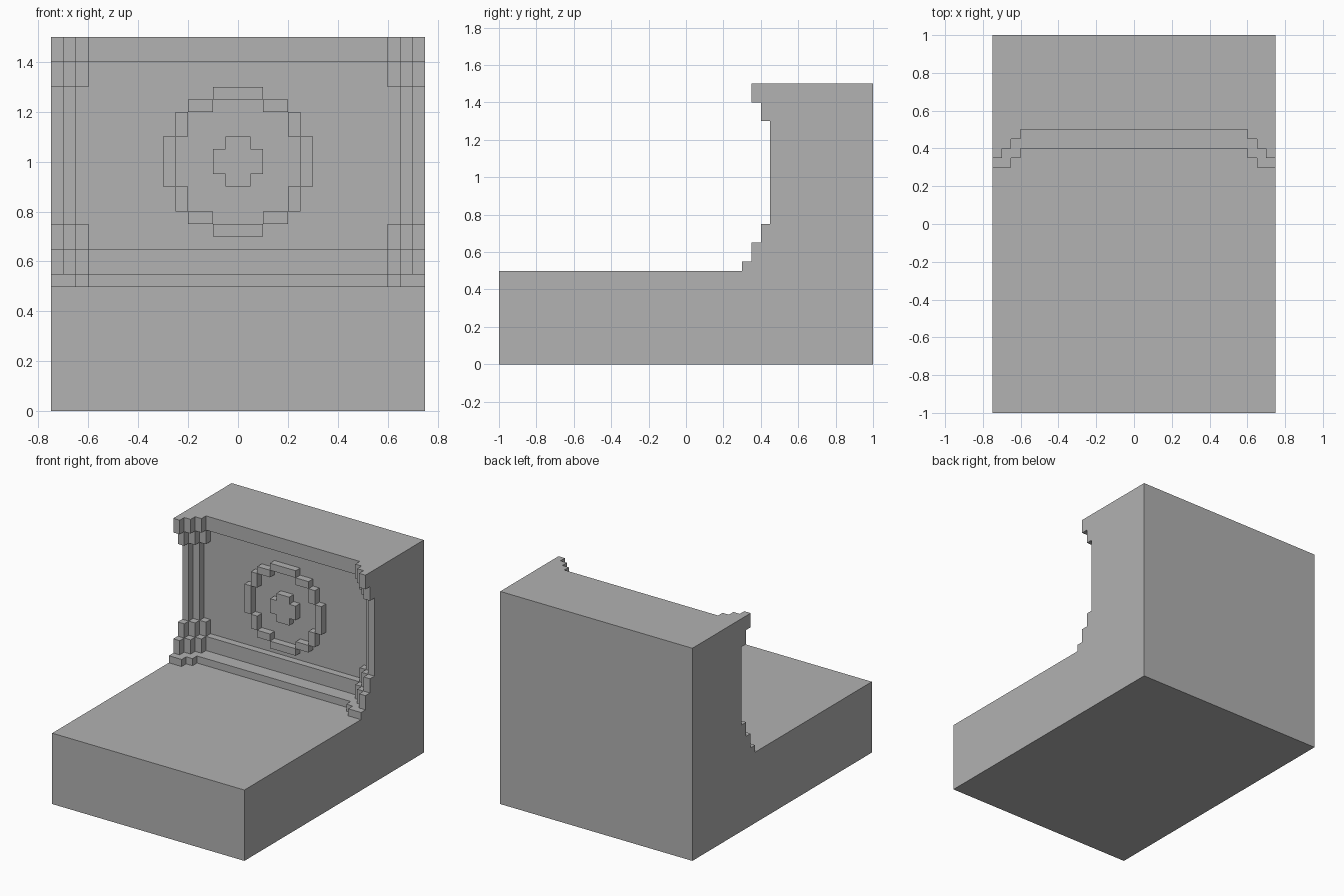
import bpy
import bmesh
from mathutils import Vector

cube = bpy.data.objects.get("Cube")
if cube:
    bpy.data.objects.remove(cube, do_unlink=True)

stone = bpy.data.materials.new("stone_grey")
stone.use_nodes = True
GREY = (0.445, 0.445, 0.445, 1)
stone.diffuse_color = GREY
stone.node_tree.nodes["Principled BSDF"].inputs["Base Color"].default_value = GREY

SIDE = 0.75   # half width
WALL = 0.55   # front plane of the back wall
STEP = 0.05   # unit of relief


def prisms(name, outlines, direction):
    """One object made of flat outlines pushed along a direction."""
    bm = bmesh.new()
    for points in outlines:
        face = bm.faces.new([bm.verts.new(p) for p in points])
        result = bmesh.ops.extrude_face_region(bm, geom=[face], use_keep_orig=True)
        moved = [v for v in result["geom"] if isinstance(v, bmesh.types.BMVert)]
        bmesh.ops.translate(bm, verts=moved, vec=Vector(direction))
    bmesh.ops.recalc_face_normals(bm, faces=bm.faces)
    mesh = bpy.data.meshes.new(name)
    bm.to_mesh(mesh)
    bm.free()
    mesh.materials.append(stone)
    obj = bpy.data.objects.new(name, mesh)
    bpy.context.collection.objects.link(obj)
    return obj


def stepped_trim(name, z0, z1, steps):
    """Steps run inward from the side as (inner x, front y)."""
    half, x = [(SIDE, WALL)], SIDE
    for inner, y in steps:
        half += [(x, y), (inner, y)]
        x = inner
    if x == 0:      # runs across the whole wall
        half.pop()
        outlines = [half + [(-px, py) for px, py in reversed(half)]]
    else:           # one piece in each corner
        half.append((x, WALL))
        outlines = [half, [(-px, py) for px, py in half]]
    prisms(name, [[(px, py, z0) for px, py in o] for o in outlines], (0, 0, z1 - z0))


def relief(name, rects):
    """Raised blocks on the wall, given as (x0, x1, z0, z1)."""
    outlines = [[(a, WALL, c), (b, WALL, c), (b, WALL, d), (a, WALL, d)]
                for a, b, c, d in rects]
    prisms(name, outlines, (0, -STEP, 0))


# Floor slab and back wall
profile = [(-1, 0), (1, 0), (1, 1.5), (WALL, 1.5), (WALL, 0.5), (-1, 0.5)]
prisms("floor_and_wall", [[(-SIDE, y, z) for y, z in profile]], (2 * SIDE, 0, 0))

# Stepped trims, bottom to top
cornice = [(0.7, 0.35), (0.65, 0.4), (0.6, 0.45), (0, 0.5)]
capital = [(0.7, 0.4), (0.65, 0.45), (0.6, 0.5)]
stepped_trim("lower_plinth", 0.5, 0.55, [(0.65, 0.3), (0.6, 0.35), (0, 0.4)])
stepped_trim("upper_plinth", 0.55, 0.65, cornice)
stepped_trim("column_bases", 0.65, 0.75, capital)
stepped_trim("columns", 0.75, 1.3, [(0.7, 0.45), (0.65, 0.5)])
stepped_trim("column_capitals", 1.3, 1.4, capital)
stepped_trim("cornice", 1.4, 1.5, cornice)

# Round emblem: blocky ring with a cross at its centre
MID = 1.0
ring = []
for s in (-1, 1):
    ring.append((-0.1, 0.1, MID + s * 0.25, MID + s * 0.3))
    ring.append((s * 0.25, s * 0.3, MID - 0.1, MID + 0.1))
    for t in (-1, 1):
        ring.append((s * 0.1, s * 0.2, MID + t * 0.2, MID + t * 0.25))
        ring.append((s * 0.2, s * 0.25, MID + t * 0.1, MID + t * 0.2))
relief("emblem_ring", ring)

arm, tip = 0.05, 0.1
quarter = [(arm, tip), (arm, arm), (tip, arm)]
cross = (quarter + [(x, -z) for x, z in reversed(quarter)]
         + [(-x, -z) for x, z in quarter] + [(-x, z) for x, z in reversed(quarter)])
prisms("emblem_cross", [[(x, WALL, MID + z) for x, z in cross]], (0, -STEP, 0))
